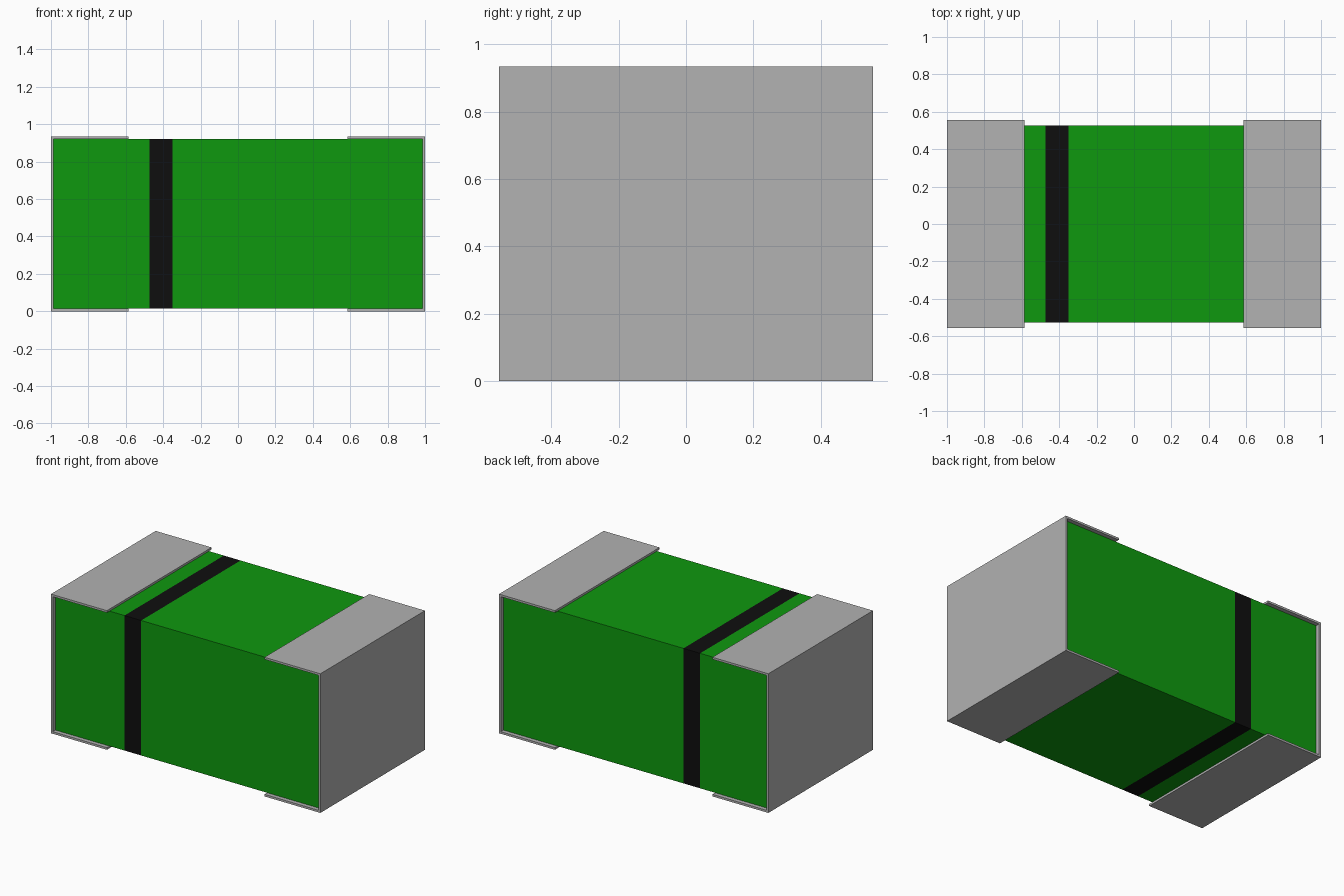
import bpy
import bmesh

cube = bpy.data.objects.get("Cube")
if cube:
    bpy.data.objects.remove(cube, do_unlink=True)


def material(name, color):
    mat = bpy.data.materials.new(name)
    mat.use_nodes = True
    mat.diffuse_color = color
    bsdf = mat.node_tree.nodes["Principled BSDF"]
    bsdf.inputs["Base Color"].default_value = color
    return mat


def add_object(name, bm, mats):
    bmesh.ops.recalc_face_normals(bm, faces=bm.faces)
    mesh = bpy.data.meshes.new(name)
    bm.to_mesh(mesh)
    bm.free()
    for mat in mats:
        mesh.materials.append(mat)
    obj = bpy.data.objects.new(name, mesh)
    bpy.context.collection.objects.link(obj)
    return obj


green = material("green", (0.0045, 0.315, 0.0045, 1))
black = material("black", (0.0045, 0.0045, 0.0045, 1))
grey = material("metal grey", (0.445, 0.445, 0.445, 1))

HEIGHT = 0.934
WALL = 0.014
BAND = (-0.474, -0.35)

# Body: one box, cut where the painted band begins and ends
bm = bmesh.new()
bmesh.ops.create_cube(bm, size=1)
bmesh.ops.scale(bm, vec=(2 - 2 * WALL, 1.054, HEIGHT - 2 * WALL), verts=bm.verts)
bmesh.ops.translate(bm, vec=(0, 0, HEIGHT / 2), verts=bm.verts)
for x in BAND:
    bmesh.ops.bisect_plane(bm, geom=bm.verts[:] + bm.edges[:] + bm.faces[:],
                           plane_co=(x, 0, 0), plane_no=(1, 0, 0))
for face in bm.faces:
    if BAND[0] < face.calc_center_median().x < BAND[1]:
        face.material_index = 1
add_object("body", bm, [green, black])


# End caps: a C-shaped strip wrapped over the top, end and bottom
def end_cap(name, side):
    lip, inner, top = 0.585, 1 - WALL, HEIGHT - WALL
    profile = [(lip, 0), (1, 0), (1, HEIGHT), (lip, HEIGHT),
               (lip, top), (inner, top), (inner, WALL), (lip, WALL)]
    bm = bmesh.new()
    face = bm.faces.new([bm.verts.new((side * x, -0.555, z)) for x, z in profile])
    result = bmesh.ops.extrude_face_region(bm, geom=[face])
    moved = [v for v in result["geom"] if isinstance(v, bmesh.types.BMVert)]
    bmesh.ops.translate(bm, vec=(0, 1.11, 0), verts=moved)
    return add_object(name, bm, [grey])


end_cap("left_end_cap", 1)
end_cap("right_end_cap", -1)
